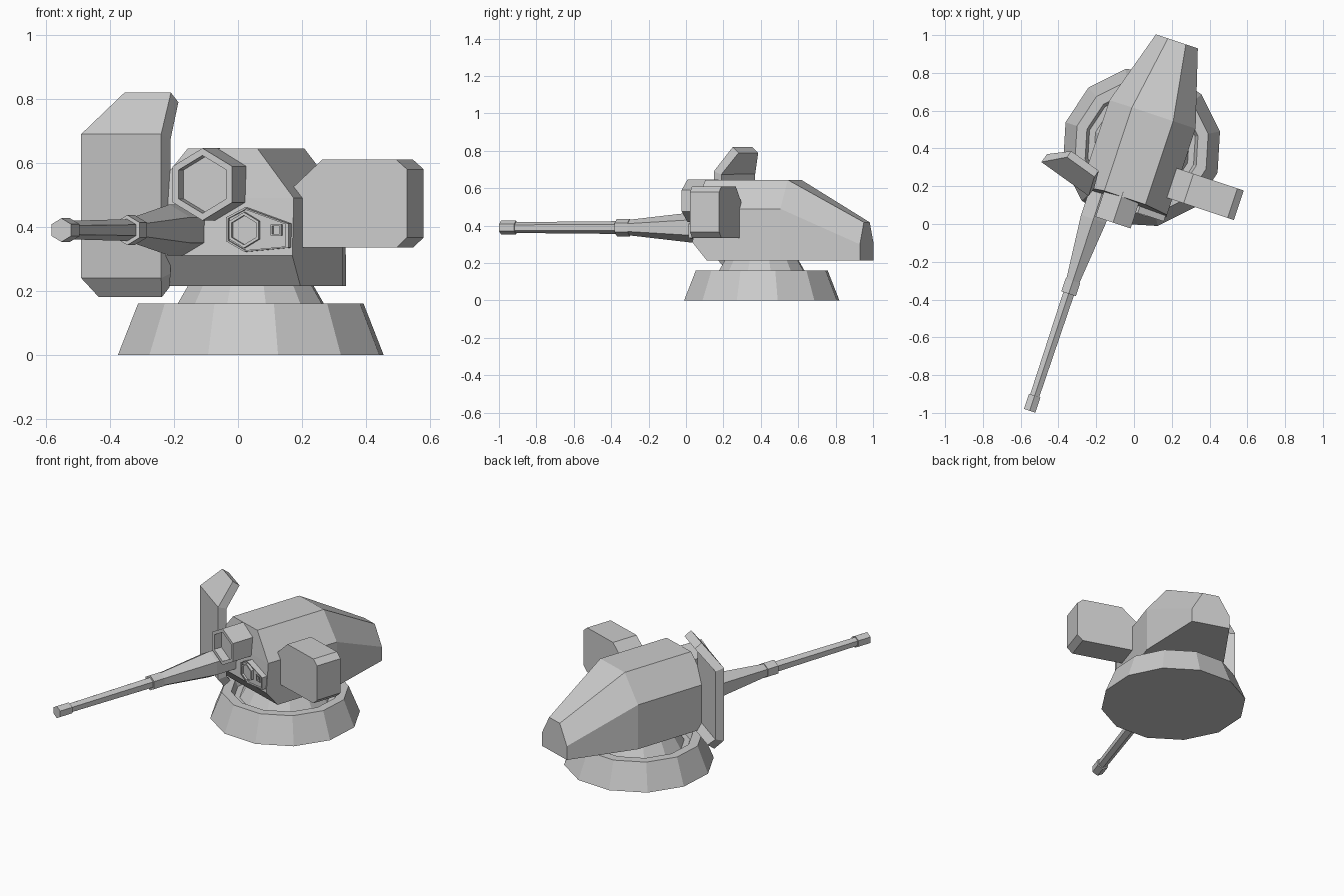
import bpy, bmesh
from math import sin, cos, pi, radians
from mathutils import Matrix

if "Cube" in bpy.data.objects:
    bpy.data.objects.remove(bpy.data.objects["Cube"])

# whole turret is turned about z around the centre of its base ring
PLACE = Matrix.Translation((0.04, 0.405, 0)) @ Matrix.Rotation(radians(-18.4), 4, 'Z')


def make(name, verts, faces, fix_normals=True):
    me = bpy.data.meshes.new(name)
    me.from_pydata([PLACE @ Matrix.Translation(v).translation for v in verts], [], faces)
    if fix_normals:
        bm = bmesh.new()
        bm.from_mesh(me)
        bmesh.ops.recalc_face_normals(bm, faces=bm.faces)
        bm.to_mesh(me)
        bm.free()
    ob = bpy.data.objects.new(name, me)
    bpy.context.collection.objects.link(ob)
    return ob


def loft(name, loops, strip_caps=False):
    """Skin a list of equal-length vertex loops and cap both ends."""
    n = len(loops[0])
    verts = [v for loop in loops for v in loop]
    faces = [(k * n + i, k * n + (i + 1) % n, (k + 1) * n + (i + 1) % n, (k + 1) * n + i)
             for k in range(len(loops) - 1) for i in range(n)]
    for start in (0, (len(loops) - 1) * n):
        if strip_caps:
            faces += [(start + i, start + i + 1, start + n - 2 - i, start + n - 1 - i)
                      for i in range(n // 2 - 1)]
        else:
            faces.append(tuple(range(start, start + n)))
    return make(name, verts, faces)


def ngon(n, r, cx=0, cy=0, turn=0):
    return [(cx + r * cos(turn + 2 * pi * i / n), cy + r * sin(turn + 2 * pi * i / n))
            for i in range(n)]


def prism(name, profile, front, back, scale=None, depth=0.0):
    """Extrude an (x, z) profile along y, optionally with a recessed front face."""
    cx = sum(p[0] for p in profile) / len(profile)
    cz = sum(p[1] for p in profile) / len(profile)
    loops = [[(x, back, z) for x, z in profile], [(x, front, z) for x, z in profile]]
    if scale:
        inner = [(cx + (x - cx) * scale, cz + (z - cz) * scale) for x, z in profile]
        loops += [[(x, front, z) for x, z in inner],
                  [(x, front + depth, z) for x, z in inner]]
    return loft(name, loops)


# base ring and neck, twelve sided
def lathe(name, rings):
    return loft(name, [[(x, y, z) for x, y in ngon(12, r)] for r, z in rings])


lathe("base_ring", [(.424, 0), (.36, .16), (.305, .16), (.29, .12)])
lathe("neck", [(.26, .115), (.195, .225)])

# turret body: mirrored sections of (half width, y, z) from bottom to roof
sections = [
    [(.24, -.23, .215), (.24, -.31, .31), (.24, -.296, .49), (.115, -.28, .645)],
    [(.24, .185, .215), (.24, .185, .31), (.24, .185, .49), (.115, .185, .645)],
    [(.117, .592, .215), (.117, .592, .25), (.117, .592, .30), (.05, .592, .418)],
]
loft("turret_body", [s + [(-x, y, z) for x, y, z in reversed(s)] for s in sections], True)

# gun barrel: six sided, with mantlet, collar and muzzle
barrel = [(.08, -.26), (.08, -.44), (.042, -.784), (.047, -.784), (.047, -.857),
          (.034, -.857), (.029, -1.425), (.037, -1.425), (.037, -1.51)]
loft("gun_barrel", [[(x, y, z) for x, z in ngon(6, r, -.122, .39, pi / 2)]
                    for r, y in barrel])

# ammunition box on the right side
prism("side_box", [(.2, .335), (.55, .335), (.585, .367), (.585, .58), (.55, .61),
                   (.305, .61), (.205, .52)], -.21, -.045)

# large hexagonal sight with hooded front
prism("main_sight", ngon(6, .113, -.018, .533, pi / 2), -.425, -.25, .8, .05)

# small sensor plate with a lens and a square window
prism("sensor_plate", [(.03, .355), (.09, .322), (.235, .335), (.235, .41),
                       (.09, .46), (.03, .43)], -.335, -.27, .92, .012)
prism("sensor_lens", ngon(6, .056, .09, .39, pi / 2), -.34, -.29, .82, .012)
prism("sensor_window", ngon(4, .025, .194, .39, pi / 4), -.335, -.29, .7, .012)

# swept shield on the left: rows of (right end, left end, set-back, z)
rows = [(.03, .272, .045, .18), (0, .308, 0, .24), (0, .308, 0, .69), (.034, .213, .1, .82)]
verts = [(-.185 - .955 * p + .297 * n, -.332 + .297 * p + .955 * n, z)
         for a, b, n, z in rows for p in (a, b)]
shield = make("side_shield", verts,
              [(2 * i, 2 * i + 2, 2 * i + 3, 2 * i + 1) for i in range(3)], False)
solid = shield.modifiers.new("thickness", 'SOLIDIFY')
solid.thickness = .05
solid.offset = -1
solid.use_even_offset = True
